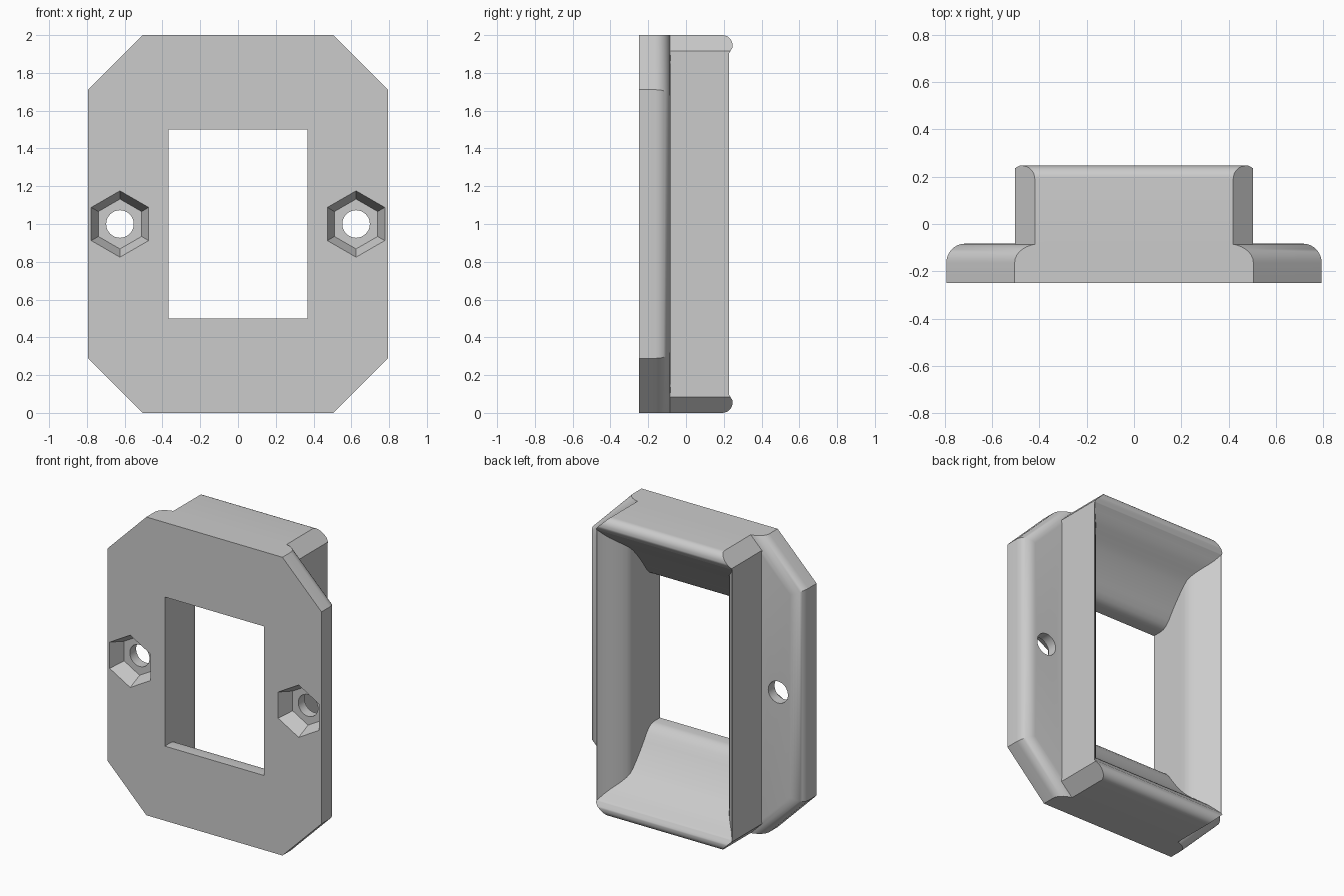
import bpy, bmesh, math

cube = bpy.data.objects.get("Cube")
if cube:
    bpy.data.objects.remove(cube, do_unlink=True)

grey = bpy.data.materials.new("plain_grey")
grey.use_nodes = True
colour = (0.6, 0.6, 0.6, 1)
grey.diffuse_color = colour
grey.node_tree.nodes["Principled BSDF"].inputs["Base Color"].default_value = colour

MID = 1.0    # height of the centre
FRONT, STEP, BACK = -0.25, -0.083, 0.247


def loft(name, rings):
    """Solid through rings given as (y, [(x, height from centre), ...])."""
    bm = bmesh.new()
    loops = [[bm.verts.new((x, y, MID + h)) for x, h in pts] for y, pts in rings]
    for a, b in zip(loops, loops[1:]):
        for i in range(len(a)):
            j = (i + 1) % len(a)
            bm.faces.new((a[i], a[j], b[j], b[i]))
    bm.faces.new(loops[0])
    bm.faces.new(loops[-1])
    bmesh.ops.recalc_face_normals(bm, faces=bm.faces)
    mesh = bpy.data.meshes.new(name)
    bm.to_mesh(mesh)
    bm.free()
    mesh.materials.append(grey)
    obj = bpy.data.objects.new(name, mesh)
    bpy.context.collection.objects.link(obj)
    return obj


def octagon(top_x, top_h, side_x, side_h):
    q = [(side_x, side_h), (top_x, top_h)]
    left = [(-x, h) for x, h in reversed(q)]
    upper = q + left
    return upper + [(-x, -h) for x, h in upper]


def ngon(cx, radius, sides):
    angles = [math.pi / 2 + math.tau * i / sides for i in range(sides)]
    return [(cx + radius * math.cos(a), radius * math.sin(a)) for a in angles]


def combine(target, tool, operation):
    mod = target.modifiers.new("join_or_cut", 'BOOLEAN')
    mod.operation, mod.object, mod.solver = operation, tool, 'EXACT'
    bpy.context.view_layer.objects.active = target
    bpy.ops.object.modifier_apply(modifier=mod.name)
    bpy.data.objects.remove(tool, do_unlink=True)


def arc(radius, steps=8):
    """Pairs of (inset, advance) along a quarter round."""
    for i in range(steps + 1):
        a = math.pi / 2 * i / steps
        yield radius * (1 - math.cos(a)), radius * math.sin(a)


# Front plate: octagon with the side and diagonal rear edges rounded
def plate_ring(d):
    return octagon(0.505 - d * math.sqrt(2), 1, 0.794 - d, 0.711 - 0.414 * d)


r = 0.08
plate = loft("front_plate", [(FRONT, plate_ring(0))] +
             [(STEP - r + s, plate_ring(d)) for d, s in arc(r)])

# Rear frame: chamfered box whose top and bottom round over at the back
r = 0.055
frame = loft("rear_frame", [(-0.2, octagon(0.42, 1, 0.503, 0.917))] +
             [(BACK - r + s, octagon(0.42 + d, 1 - d, 0.503, 0.917)) for d, s in arc(r)])
combine(plate, frame, 'UNION')

# Opening: top and bottom sweep out in an S, the sides flare only near the back
# (depth, half width, half height)
flare = [(-0.3, 0.368, 0.5), (-0.185, 0.368, 0.5), (-0.16, 0.368, 0.505),
         (-0.135, 0.368, 0.52), (-0.11, 0.368, 0.546), (-0.08, 0.368, 0.59),
         (-0.045, 0.368, 0.638), (0, 0.368, 0.692), (0.035, 0.368, 0.73),
         (0.06, 0.37, 0.754), (0.085, 0.38, 0.775), (0.115, 0.4, 0.799),
         (0.145, 0.425, 0.823), (0.172, 0.45, 0.846), (0.197, 0.475, 0.872),
         (0.215, 0.49, 0.892), (0.228, 0.5, 0.905), (0.23, 0.52, 0.907),
         (0.241, 0.52, 0.925), (0.26, 0.52, 0.96)]
opening = loft("opening_cutter", [(y, [(w, h), (-w, h), (-w, -h), (w, -h)])
                                  for y, w, h in flare])
combine(plate, opening, 'DIFFERENCE')

# Tapered hexagonal nut pockets with round through holes
for cx in (-0.625, 0.625):
    pocket = loft("pocket_cutter", [(FRONT - 0.01, ngon(cx, 0.18, 6)),
                                    (FRONT + 0.1, ngon(cx, 0.132, 6))])
    combine(plate, pocket, 'DIFFERENCE')
    hole = loft("hole_cutter", [(FRONT - 0.05, ngon(cx, 0.073, 32)),
                                (0, ngon(cx, 0.073, 32))])
    combine(plate, hole, 'DIFFERENCE')

plate.name = "bezel_housing"
bpy.ops.object.select_all(action='DESELECT')
plate.select_set(True)
bpy.context.view_layer.objects.active = plate
bpy.ops.object.shade_smooth_by_angle(angle=math.radians(30))
